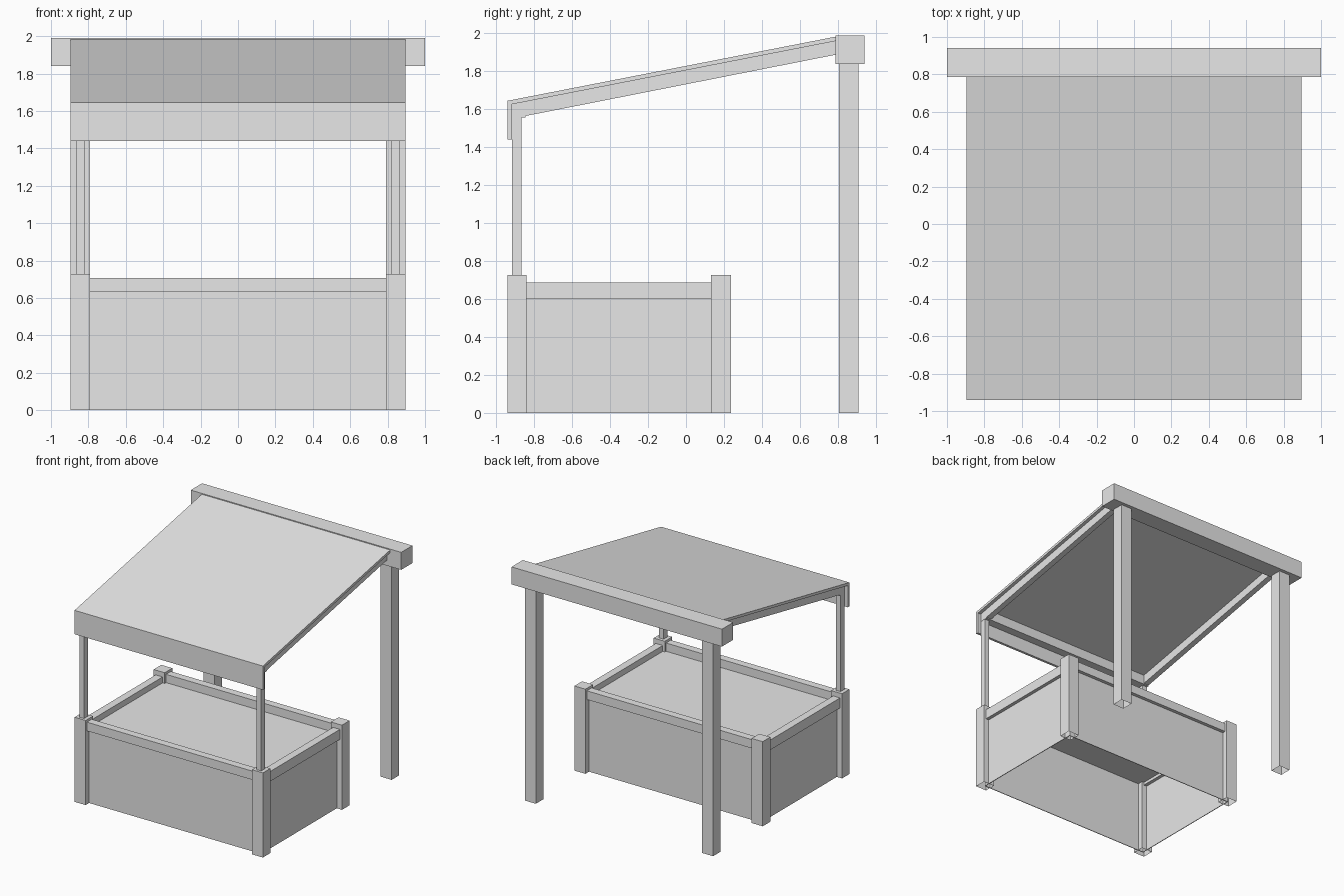
import bpy
import bmesh
from mathutils import Vector

if "Cube" in bpy.data.objects:
    bpy.data.objects.remove(bpy.data.objects["Cube"], do_unlink=True)

# Single flat colour
grey = bpy.data.materials.new("plain_grey")
grey.use_nodes = True
grey.diffuse_color = (0.8, 0.8, 0.8, 1)
grey.node_tree.nodes["Principled BSDF"].inputs["Base Color"].default_value = (0.8, 0.8, 0.8, 1)


def finish(name, bm):
    mesh = bpy.data.meshes.new(name)
    bm.to_mesh(mesh)
    bm.free()
    mesh.materials.append(grey)
    obj = bpy.data.objects.new(name, mesh)
    bpy.context.collection.objects.link(obj)
    return obj


def box(name, x, y, z, open_bottom=False):
    """Box from (low, high) ranges, optionally without its bottom face."""
    bm = bmesh.new()
    bmesh.ops.create_cube(bm, size=1)
    low = Vector((x[0], y[0], z[0]))
    high = Vector((x[1], y[1], z[1]))
    for v in bm.verts:
        v.co = [(low[i] + high[i]) / 2 + v.co[i] * (high[i] - low[i]) for i in range(3)]
    if open_bottom:
        bottom = [f for f in bm.faces if f.normal.z < -0.5]
        bmesh.ops.delete(bm, geom=bottom, context='FACES_ONLY')
    return finish(name, bm)


def extrude_profile(name, x, profile):
    """Side profile of (y, z) points carried across an x range."""
    bm = bmesh.new()
    face = bm.faces.new([bm.verts.new((x[0], y, z)) for y, z in profile])
    out = bmesh.ops.extrude_face_region(bm, geom=[face])
    moved = [g for g in out["geom"] if isinstance(g, bmesh.types.BMVert)]
    bmesh.ops.translate(bm, verts=moved, vec=(x[1] - x[0], 0, 0))
    bmesh.ops.recalc_face_normals(bm, faces=bm.faces)
    return finish(name, bm)


def around(centre, half):
    return (centre - half, centre + half)


# Main measures
OUT, IN = 0.895, 0.79
MID = (OUT + IN) / 2
FRONT, BACK = -0.89, 0.185
RAIL, SKIN = 0.033, 0.003

# Parts found on both sides
for side, s in (("left", 1), ("right", -1)):
    def span(a, b):
        return tuple(sorted((s * a, s * b)))

    outer = span(IN, OUT)
    box(side + "_front_post", outer, around(FRONT, 0.05), (0, 0.727), True)
    box(side + "_counter_back_post", outer, around(BACK, 0.052), (0, 0.727), True)
    box(side + "_tall_back_post", outer, (0.807, 0.91), (0, 1.84), True)
    box(side + "_awning_post", span(0.82, 0.863), (-0.918, -0.866), (0.727, 1.557))
    box(side + "_panel", around(s * MID, SKIN), (FRONT, BACK), (0, 0.61))
    box(side + "_rail", around(s * MID, RAIL), (-0.84, 0.135), (0.6, 0.686))
    extrude_profile(side + "_rafter", span(0.815, 0.865),
                    [(-0.845, 1.565), (0.79, 1.888), (0.79, 1.96), (-0.845, 1.641)])

# Counter front and back
for end, y in (("front", FRONT), ("back", BACK)):
    box(end + "_panel", (-MID, MID), around(y, SKIN), (0, 0.64))
    box(end + "_rail", (-IN, IN), around(y, RAIL), (0.631, 0.706))

# Counter top
box("counter_top", (-MID, MID), (FRONT, BACK), (0.625, 0.635))

# Roof frame and sheet
box("ridge_beam", (-1, 1), (0.787, 0.94), (1.84, 1.99))
box("awning_beam", (-0.865, 0.865), (-0.918, -0.845), (1.557, 1.64))
extrude_profile("roof_sheet", (-OUT, OUT),
                [(-0.94, 1.645), (-0.94, 1.622), (0.79, 1.96), (0.79, 1.983)])
box("front_valance", (-OUT, OUT), (-0.94, -0.918), (1.44, 1.64))
